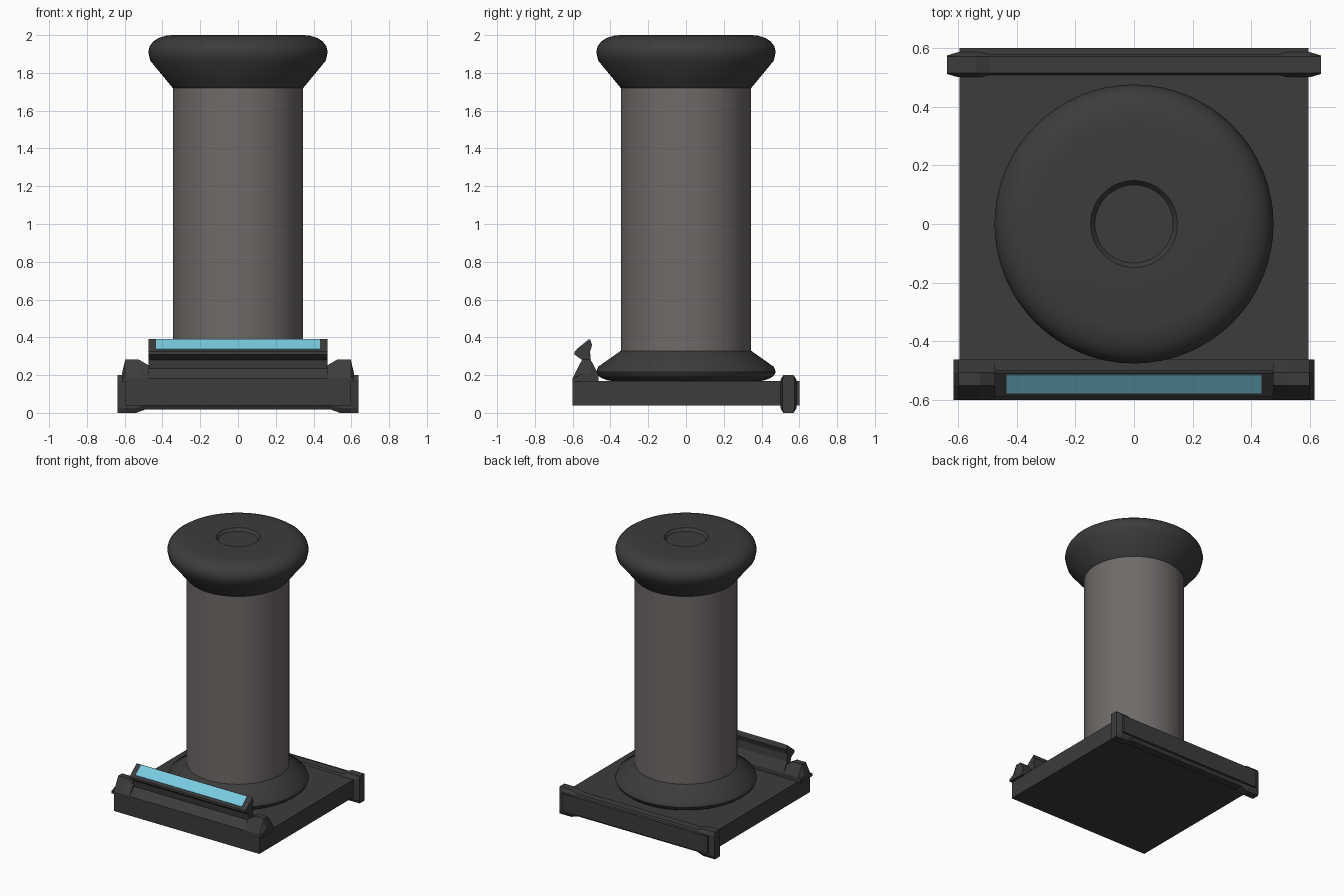
import bpy, bmesh, math

if "Cube" in bpy.data.objects:
    bpy.data.objects.remove(bpy.data.objects["Cube"])


def material(name, rgb):
    m = bpy.data.materials.new(name)
    m.diffuse_color = (*rgb, 1)
    m.use_nodes = True
    m.node_tree.nodes["Principled BSDF"].inputs["Base Color"].default_value = m.diffuse_color
    return m


DARK = material("dark_metal", (0.045, 0.045, 0.045))
STONE = material("warm_grey", (0.16, 0.145, 0.14))
CYAN = material("screen_blue", (0.19, 0.6, 0.75))


def finish(bm, name, mat, smooth=False):
    bmesh.ops.recalc_face_normals(bm, faces=bm.faces)
    me = bpy.data.meshes.new(name)
    bm.to_mesh(me)
    bm.free()
    me.materials.append(mat)
    ob = bpy.data.objects.new(name, me)
    bpy.context.collection.objects.link(ob)
    if smooth:
        bpy.ops.object.select_all(action='DESELECT')
        ob.select_set(True)
        bpy.context.view_layer.objects.active = ob
        bpy.ops.object.shade_smooth_by_angle(angle=math.radians(35))
    return ob


def loft(name, stations, mat):
    """Skin a list of (x, [(y, z), ...]) cross-sections along x."""
    bm = bmesh.new()
    rings = [[bm.verts.new((x, y, z)) for y, z in sec] for x, sec in stations]
    n = len(rings[0])
    for a, b in zip(rings, rings[1:]):
        for i in range(n):
            j = (i + 1) % n
            bm.faces.new((a[i], a[j], b[j], b[i]))
    bm.faces.new(rings[0])
    bm.faces.new(rings[-1])
    return finish(bm, name, mat)


def lathe(name, profile, mat, seg=64):
    """Revolve (radius, z) points about z and cap both ends."""
    bm = bmesh.new()
    rings = [[bm.verts.new((r * math.cos(2 * math.pi * k / seg),
                            r * math.sin(2 * math.pi * k / seg), z))
              for k in range(seg)] for r, z in profile]
    for a, b in zip(rings, rings[1:]):
        for i in range(seg):
            j = (i + 1) % seg
            bm.faces.new((a[i], a[j], b[j], b[i]))
    bm.faces.new(rings[0])
    bm.faces.new(rings[-1])
    return finish(bm, name, mat, True)


# Column shaft with flared top cap and squashed matching foot
lathe("column", [(0.345, 0.3), (0.345, 1.75)], STONE)
flare = [(0.345, 0.28), (0.465, 0.135), (0.475, 0.09), (0.468, 0.06),
         (0.45, 0.035), (0.42, 0.015), (0.38, 0.003), (0.35, 0)]
lathe("column_cap", [(r, 2 - d) for r, d in flare]
      + [(0.148, 2.0), (0.133, 1.98)], DARK)
lathe("column_foot", [(r, 0.165 + d * 0.585) for r, d in flare], DARK)

# Square base slab
slab = [(-0.6, 0.04), (0.6, 0.04), (0.6, 0.17), (-0.6, 0.17)]
loft("base_slab", [(-0.595, slab), (0.595, slab)], DARK)


# Rear frame: chamfered bar with thicker ends
def bar_section(h, y0=0.5, y1=0.585):
    a, b, c = 0.515, 0.57, 0.1
    k = h - 0.025
    return [(y0, c - k), (a, c - h), (b, c - h), (y1, c - k),
            (y1, c + k), (b, c + h), (a, c + h), (y0, c + k)]


half = [(0.49, bar_section(0.082)), (0.54, bar_section(0.1)),
        (0.6, bar_section(0.1)), (0.637, bar_section(0.1, 0.511, 0.574))]
loft("rear_frame", [(-x, s) for x, s in reversed(half)] + half, DARK)

# Front console body
body = [(-0.6, 0.165), (-0.6, 0.182), (-0.545, 0.235), (-0.55, 0.28),
        (-0.59, 0.308), (-0.59, 0.325), (-0.508, 0.391), (-0.497, 0.36),
        (-0.508, 0.323), (-0.503, 0.27), (-0.462, 0.2), (-0.462, 0.165)]
loft("console_body", [(-0.475, body), (0.475, body)], DARK)


# Console end blocks, mirrored left and right
def end_section(peak):
    return [(-0.6, 0.165), (-0.6, 0.185), (-0.55, peak), (-0.505, peak),
            (-0.462, 0.2), (-0.462, 0.165)]


ends = [(0.47, 0.25), (0.525, 0.282), (0.597, 0.282), (0.615, 0.205)]
for side, label in ((-1, "left"), (1, "right")):
    loft("console_end_" + label,
         [(side * x, end_section(p)) for x, p in ends], DARK)

# Sloped screen
screen = [(-0.575, 0.334), (-0.577, 0.3395), (-0.514, 0.3905), (-0.512, 0.385)]
loft("screen", [(-0.435, screen), (0.435, screen)], CYAN)
